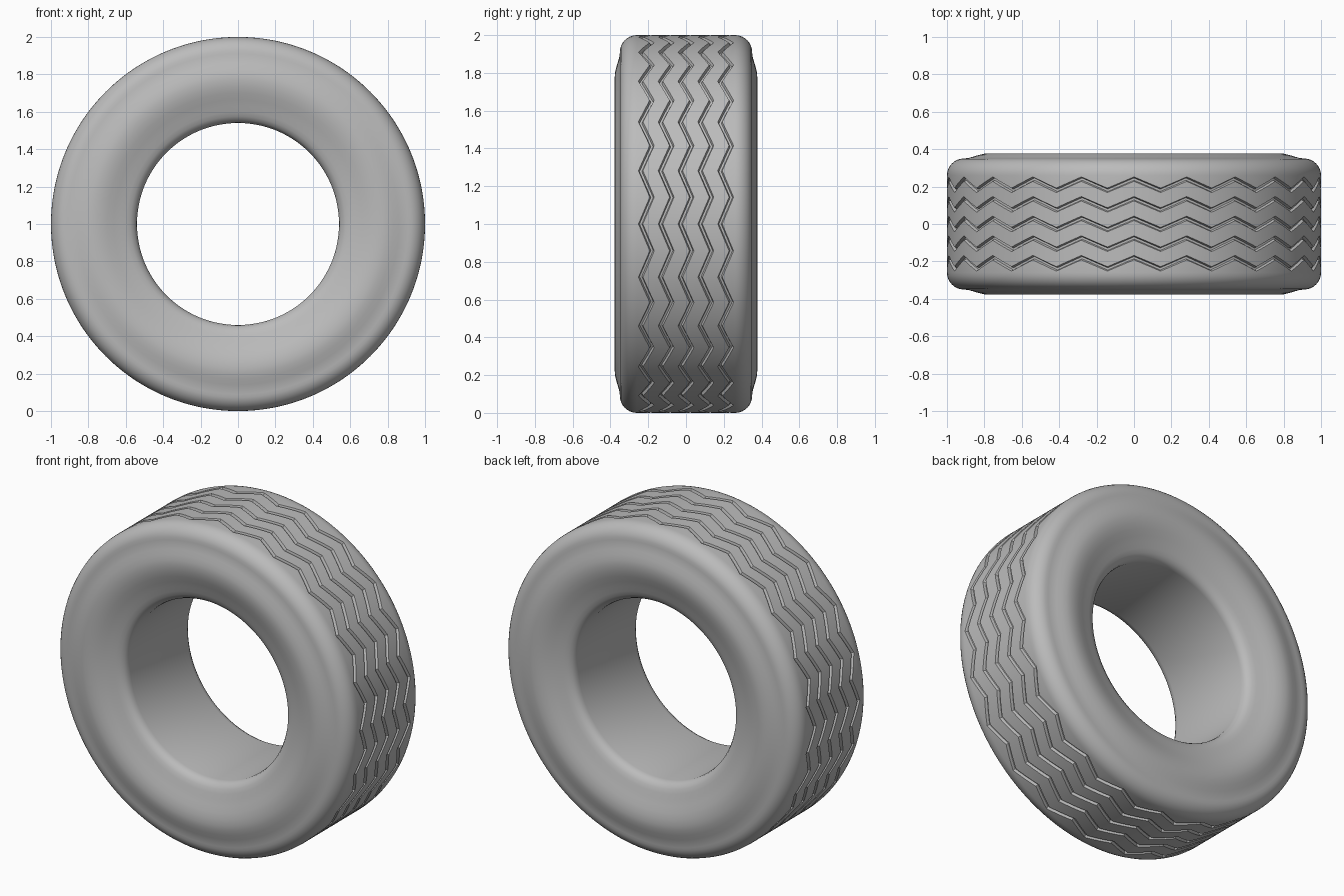
import bpy, bmesh, math

if "Cube" in bpy.data.objects:
    bpy.data.objects.remove(bpy.data.objects["Cube"])

# Grey rubber
rubber = bpy.data.materials.new("grey rubber")
rubber.use_nodes = True
colour = (0.5, 0.5, 0.5, 1)
rubber.diffuse_color = colour
rubber.node_tree.nodes["Principled BSDF"].inputs["Base Color"].default_value = colour

ZIGZAGS = 22            # zigzag periods around the tread
STEPS = 8               # columns per period
COLUMNS = ZIGZAGS * STEPS
SWING = 0.03            # sideways reach of the zigzag
DEPTH = 0.016           # groove depth


def zigzag(column):
    """Triangle wave that peaks at the top of the tyre."""
    phase = ((column - COLUMNS // 4) % STEPS) / STEPS
    return SWING * (abs(phase - 0.5) * 4 - 1)


# Sidewall from bead to shoulder: (distance from middle plane, radius)
side = [(0.27, 0.54), (0.29, 0.544), (0.308, 0.555), (0.322, 0.575),
        (0.331, 0.60), (0.34, 0.63), (0.352, 0.665), (0.365, 0.70),
        (0.374, 0.735), (0.378, 0.77), (0.376, 0.80), (0.369, 0.83),
        (0.36, 0.86), (0.353, 0.885), (0.35, 0.91)]
# Rounded shoulder
for i in range(1, 9):
    a = math.radians(90 * i / 8)
    side.append((0.26 + 0.09 * math.cos(a), 0.91 + 0.09 * math.sin(a)))

# Full section as rows of (y, radius, zigzag weight)
rows = [(-y, r, 0) for y, r in side]
for groove in (-0.21, -0.105, 0, 0.105, 0.21):
    for offset, drop in ((-0.012, 0), (-0.006, DEPTH), (0.006, DEPTH), (0.012, 0)):
        rows.append((groove + offset, 1 - drop, 1))
rows += [(y, r, 0) for y, r in reversed(side)]

# Sweep the section around the axle
bm = bmesh.new()
rings = []
for c in range(COLUMNS):
    a = 2 * math.pi * c / COLUMNS
    rings.append([bm.verts.new((r * math.cos(a), y + w * zigzag(c), 1 + r * math.sin(a)))
                  for y, r, w in rows])
for c in range(COLUMNS):
    here, after = rings[c], rings[(c + 1) % COLUMNS]
    for i in range(len(rows)):
        j = (i + 1) % len(rows)
        bm.faces.new((here[i], here[j], after[j], after[i]))
bmesh.ops.recalc_face_normals(bm, faces=bm.faces)

mesh = bpy.data.meshes.new("tyre")
bm.to_mesh(mesh)
bm.free()
mesh.materials.append(rubber)
tyre = bpy.data.objects.new("tyre", mesh)
bpy.context.collection.objects.link(tyre)
bpy.context.view_layer.objects.active = tyre
tyre.select_set(True)
bpy.ops.object.shade_smooth_by_angle(angle=math.radians(35))
